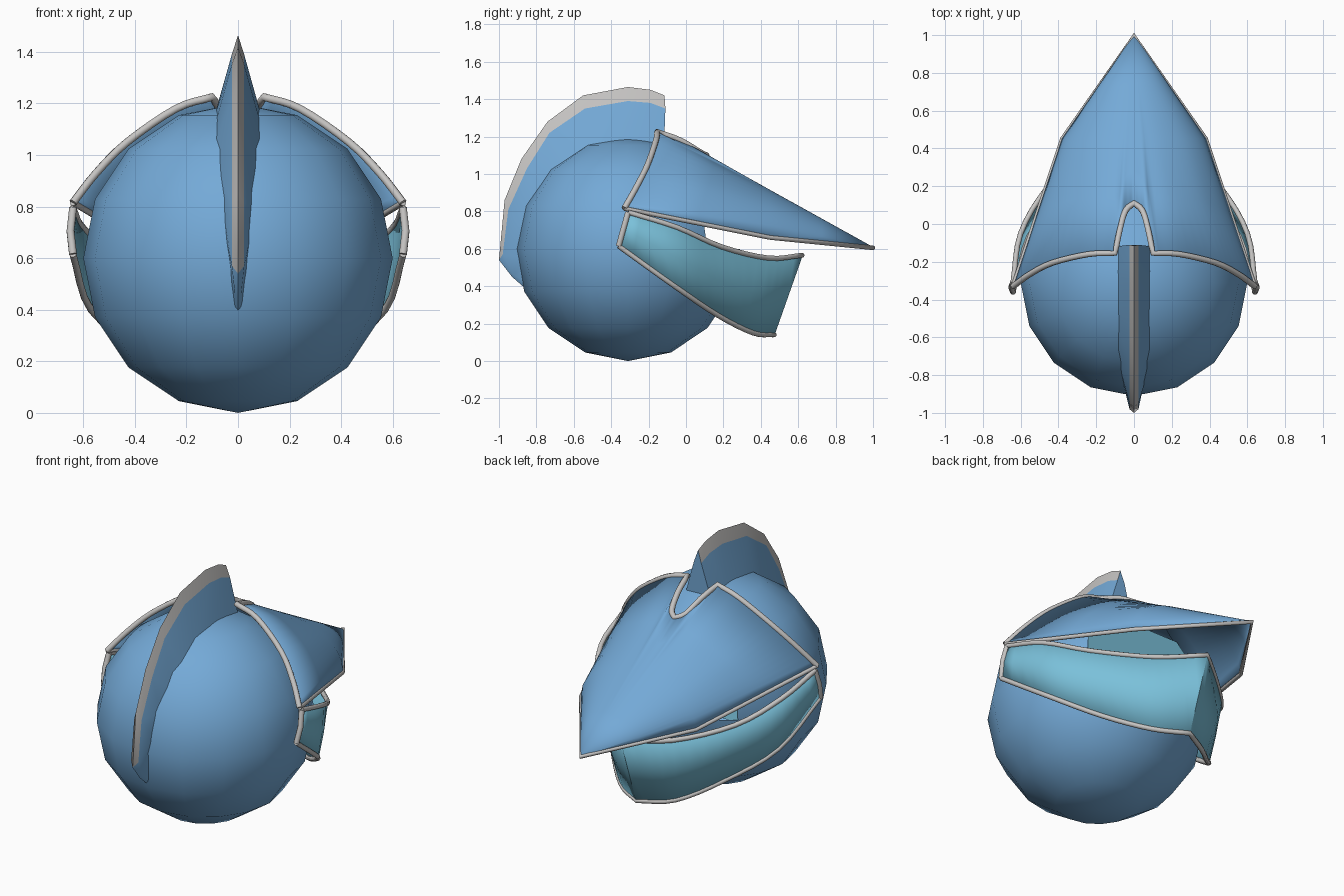
import bpy, bmesh, math
from mathutils import Vector

if "Cube" in bpy.data.objects:
    bpy.data.objects.remove(bpy.data.objects["Cube"])

def mat(name, col):
    m = bpy.data.materials.new(name)
    m.diffuse_color = (*col, 1)
    m.use_nodes = True
    m.node_tree.nodes["Principled BSDF"].inputs["Base Color"].default_value = m.diffuse_color
    return m

BLUE = mat("steel blue", (0.175, 0.40, 0.68))
CYAN = mat("pale cyan", (0.195, 0.53, 0.70))
GREY = mat("trim grey", (0.56, 0.55, 0.54))
C = Vector((0, -0.31, 0.6))
R = 0.6

def finish(bm, name, mats, angle=40, thick=0):
    bmesh.ops.recalc_face_normals(bm, faces=bm.faces[:])
    me = bpy.data.meshes.new(name)
    bm.to_mesh(me)
    bm.free()
    ob = bpy.data.objects.new(name, me)
    bpy.context.collection.objects.link(ob)
    for m in mats:
        me.materials.append(m)
    if thick:
        s = ob.modifiers.new("Thickness", 'SOLIDIFY')
        s.thickness, s.offset = thick, 0
    bpy.ops.object.select_all(action='DESELECT')
    ob.select_set(True)
    bpy.context.view_layer.objects.active = ob
    bpy.ops.object.shade_smooth_by_angle(angle=math.radians(angle))
    return ob

def smooth_path(pts, n=4):
    """Catmull-Rom curve through the points"""
    p = [Vector(q) for q in pts]
    p = [2 * p[0] - p[1]] + p + [2 * p[-1] - p[-2]]
    out = []
    for i in range(1, len(p) - 2):
        a, b, c, d = p[i - 1:i + 3]
        for k in range(n):
            t = k / n
            out.append(0.5 * (2 * b + (c - a) * t + (2 * a - 5 * b + 4 * c - d) * t * t
                              + (3 * b - a - 3 * c + d) * t ** 3))
    return out + [p[-2]]

def mirrored(half):
    """half runs from the +x side to x = 0; returns the full path"""
    return list(half) + [Vector((-v[0], v[1], v[2])) for v in reversed(half[:-1])]

def loft(bm, rows, mat_rule=None):
    vs = [[bm.verts.new(v) for v in r] for r in rows]
    for i in range(len(vs) - 1):
        for j in range(len(vs[0]) - 1):
            f = bm.faces.new((vs[i][j], vs[i][j + 1], vs[i + 1][j + 1], vs[i + 1][j]))
            f.material_index = mat_rule(i, j) if mat_rule else 0
    return vs

def tube(name, pts, radius=0.016):
    cu = bpy.data.curves.new(name, 'CURVE')
    cu.dimensions = '3D'
    cu.bevel_depth, cu.bevel_resolution, cu.use_fill_caps = radius, 2, True
    s = cu.splines.new('POLY')
    s.points.add(len(pts) - 1)
    for q, v in zip(s.points, pts):
        q.co = (*v, 1)
    s.use_smooth = True
    cu.materials.append(GREY)
    ob = bpy.data.objects.new(name, cu)
    bpy.context.collection.objects.link(ob)
    bpy.ops.object.select_all(action='DESELECT')
    ob.select_set(True)
    bpy.context.view_layer.objects.active = ob
    bpy.ops.object.convert(target='MESH')

# Helmet shell: low sided sphere with a face opening above its equator
bm = bmesh.new()
bmesh.ops.create_uvsphere(bm, u_segments=16, v_segments=8, radius=R)
hole = []
for f in bm.faces:
    c = f.calc_center_median()
    if 0 < c.z < 0.42 and c.y > abs(c.x):
        hole.append(f)
bmesh.ops.delete(bm, geom=hole, context='FACES')
bmesh.ops.translate(bm, verts=bm.verts[:], vec=C)
finish(bm, "helmet_shell", [BLUE], 60)

# Cyan face plate filling the opening
bm = bmesh.new()
w, y = 0.42, C.y + 0.415
bm.faces.new([bm.verts.new(p) for p in
              ((-w, y, 0.58), (w, y, 0.58), (0.39, y - 0.03, 0.83), (0.3, y - 0.1, 1.03),
               (-0.3, y - 0.1, 1.03), (-0.39, y - 0.03, 0.83))])
finish(bm, "face_plate", [CYAN])

# Crest: thin blue fin with a grey outer edge; stations run front to back (y, z)
outer = [(-.115, 1.42), (-.19, 1.45), (-.31, 1.465), (-.55, 1.42), (-.74, 1.28),
         (-.88, 1.08), (-.97, .86), (-1.0, .54), (-.93, .45), (-.85, .38)]
inner = [(-.11, 1.35), (-.19, 1.38), (-.31, 1.39), (-.54, 1.35), (-.73, 1.22),
         (-.85, 1.03), (-.95, .81), (-.98, .57), (-.92, .46), (-.84, .385)]
rows = []
n = len(outer)
for k, (o, i) in enumerate(zip(outer, inner)):
    a = math.radians(70 + 130 * k / (n - 1))
    b = (C.y + 0.56 * math.cos(a), C.z + 0.56 * math.sin(a))
    bw = 0.09 if k < 5 else 0.09 - 0.014 * (k - 4)
    iw = 0.024 if k < 8 else 0.012
    rows.append([(-bw, *b), (-iw, *i), (0, *o), (iw, *i), (bw, *b)])
bm = bmesh.new()
vs = loft(bm, rows, lambda i, j: 1 if j in (1, 2) and i < 7 else 0)
f = bm.faces.new(vs[0])
finish(bm, "crest", [BLUE, GREY], 35)

# Visor: rounded rear edge with a centre notch, ruled to a mid section, then to the tip
edge = smooth_path([(.64, -.33, .815), (.55, -.265, .93), (.43, -.205, 1.05),
                    (.24, -.16, 1.18), (.10, -.155, 1.225)])
notch = smooth_path([(.10, -.155, 1.225), (.075, -.03, 1.18), (.045, .07, 1.12), (0, .11, 1.10)], 3)
rear = mirrored(edge + notch[1:])
tip = Vector((0, 1.0, 0.605))
mid = []
for v in rear:
    c = max(-1, min(1, v.x / 0.64))
    mid.append(Vector((0.38 * c, 0.45, 0.66 + 0.25 * math.sqrt(1 - c * c))))
rows = [rear] + [[a.lerp(b, t) for a, b in zip(rear, mid)] for t in (0.5, 1)]
rows += [[m.lerp(tip, t) for m in mid] for t in (0.5, 0.995)]
bm = bmesh.new()
loft(bm, rows)
finish(bm, "visor", [BLUE], 50, 0.008)
tube("visor_rear_trim", rear)
tube("visor_lower_trim", mirrored([rear[0], mid[0], tip]), 0.012)

# Chin guard: wide cyan band meeting in a keel at the centre
top = mirrored(smooth_path([(.64, -.31, .795), (.60, -.05, .715), (.46, .19, .61),
                            (.22, .44, .55), (0, .62, .565)]))
low = mirrored(smooth_path([(.64, -.36, .615), (.57, -.06, .40), (.37, .17, .245),
                            (.18, .36, .15), (0, .47, .14)]))
bm = bmesh.new()
centre = [a.lerp(b, 0.5) + Vector((0.01 * (1 if a.x > 0 else -1 if a.x < 0 else 0), 0, 0))
          for a, b in zip(top, low)]
loft(bm, [top, centre, low])
finish(bm, "chin_guard", [CYAN], 40, 0.008)
tube("chin_guard_top_trim", top, 0.014)
tube("chin_guard_lower_trim", low, 0.014)
for s, k in (("right", 0), ("left", -1)):
    tube("chin_guard_end_trim_" + s, [top[k], centre[k], low[k]], 0.016)
